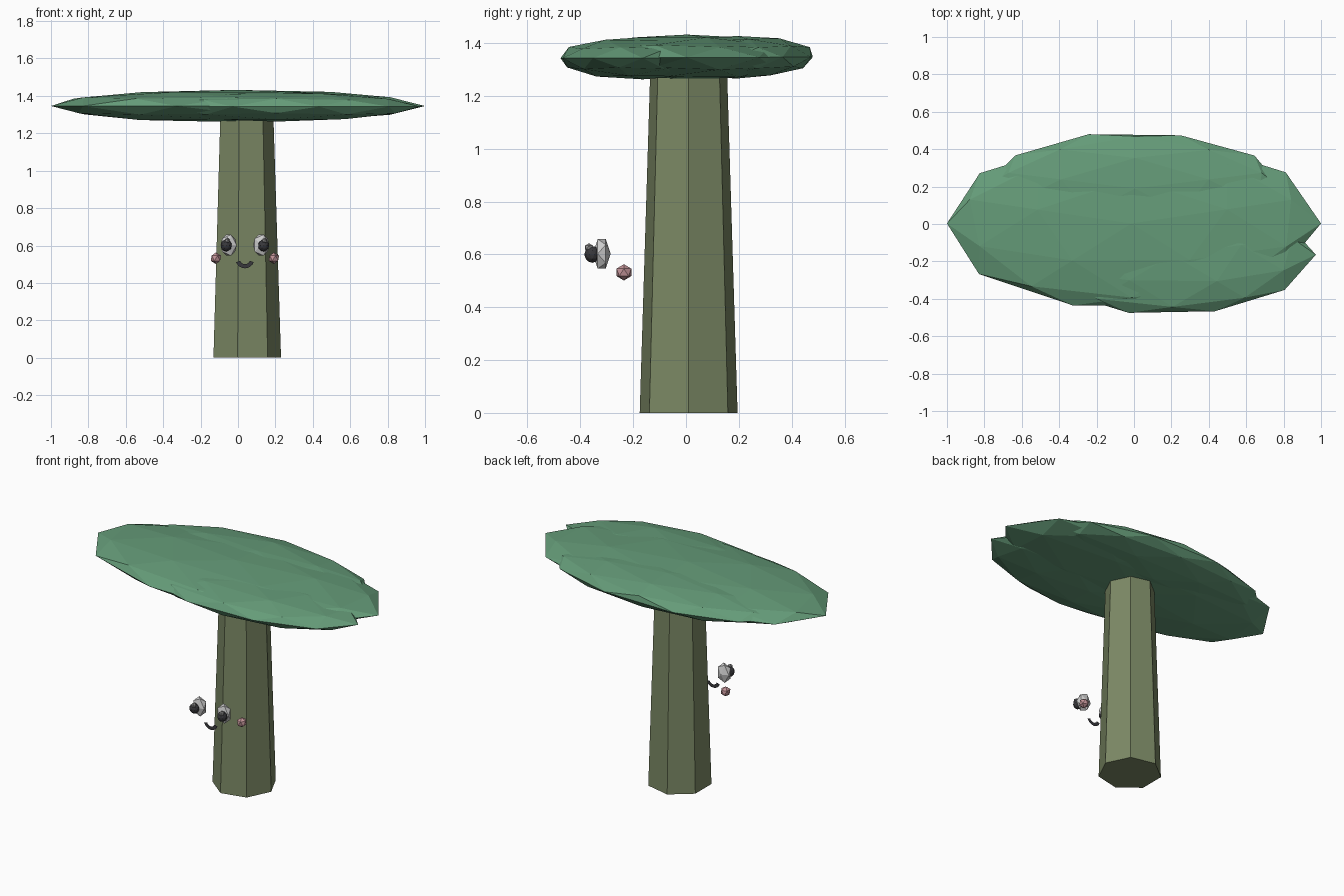
import bpy, bmesh, math, random
from mathutils import Matrix, Vector

if "Cube" in bpy.data.objects:
    bpy.data.objects.remove(bpy.data.objects["Cube"])

random.seed(4)
CX = 0.037  # centre line of the face


def material(name, rgb):
    m = bpy.data.materials.new(name)
    m.diffuse_color = (*rgb, 1)
    m.use_nodes = True
    m.node_tree.nodes["Principled BSDF"].inputs["Base Color"].default_value = m.diffuse_color
    return m


bark = material("bark", (0.20, 0.25, 0.13))
leaf = material("leaf", (0.13, 0.33, 0.19))
white = material("eye_white", (0.75, 0.75, 0.75))
black = material("dark", (0.04, 0.04, 0.045))
shine = material("shine", (0.3, 0.3, 0.3))
pink = material("pink", (0.55, 0.3, 0.32))


def finish(bm, name, mat):
    me = bpy.data.meshes.new(name)
    bm.to_mesh(me)
    bm.free()
    me.materials.append(mat)
    ob = bpy.data.objects.new(name, me)
    bpy.context.collection.objects.link(ob)
    return ob


def ball(name, mat, loc, radii, sub=1, rot=None):
    bm = bmesh.new()
    m = Matrix.Translation(loc) @ Matrix.Diagonal((*radii, 1)) @ (rot or Matrix())
    bmesh.ops.create_icosphere(bm, subdivisions=sub, radius=1, matrix=m)
    return finish(bm, name, mat)


# Trunk: tapered seven-sided post with a corner towards +x
bm = bmesh.new()
bmesh.ops.create_cone(bm, cap_ends=True, segments=7, radius1=0.19, radius2=0.148,
                      depth=1.33, matrix=Matrix.Translation((0.04, 0.01, 0.665))
                      @ Matrix.Rotation(math.radians(-90), 4, 'Z'))
a = max(bm.verts, key=lambda v: v.co.x).co
turn = -math.atan2(a.y - 0.01, a.x - 0.04)
bmesh.ops.rotate(bm, verts=bm.verts, cent=(0.04, 0.01, 0),
                 matrix=Matrix.Rotation(turn, 3, 'Z'))
finish(bm, "trunk", bark)

# Canopy: three overlapping flattened lumps, slightly uneven
bm = bmesh.new()
for loc, radii in (((0, 0, 1.345), (1.0, 0.45, 0.085)),
                   ((0.22, -0.165, 1.342), (0.75, 0.32, 0.078)),
                   ((0.02, 0.185, 1.346), (0.80, 0.30, 0.080))):
    m = (Matrix.Translation(loc) @ Matrix.Diagonal((*radii, 1))
         @ Matrix.Rotation(math.radians(18), 4, 'Z'))
    new = bmesh.ops.create_icosphere(bm, subdivisions=2, radius=1, matrix=m)["verts"]
    for v in new:
        v.co = Vector(loc) + (v.co - Vector(loc)) * random.uniform(0.98, 1.03)
# Fit the canopy to its overall size
low, high = (-1.0, -0.475, 1.26), (1.0, 0.48, 1.432)
for i in range(3):
    lo = min(v.co[i] for v in bm.verts)
    hi = max(v.co[i] for v in bm.verts)
    for v in bm.verts:
        v.co[i] = low[i] + (v.co[i] - lo) / (hi - lo) * (high[i] - low[i])
finish(bm, "canopy", leaf)

# Eyes, pupils, glints and cheeks on both sides
face_on = Matrix.Rotation(math.radians(90), 4, 'X')
for side, s in (("left", -1), ("right", 1)):
    ball(side + "_eye", white, (CX + s * 0.087, -0.319, 0.602),
         (0.048, 0.034, 0.066), rot=face_on)
    ball(side + "_pupil", black, (CX + s * 0.1, -0.355, 0.600), (0.03, 0.03, 0.032), sub=2)
    ball(side + "_glint", shine, (CX + s * 0.1 + 0.005, -0.367, 0.626), (0.016, 0.018, 0.016))
    ball(side + "_cheek", pink, (CX + s * 0.155, -0.235, 0.532), (0.031, 0.033, 0.031))

# Mouth: flat smiling arc
bm = bmesh.new()
pairs = []
for i in range(9):
    t = math.radians(200 + 140 * i / 8)
    pairs.append([bm.verts.new((CX + r * math.cos(t), -0.33, 0.528 + r * math.sin(t)))
                  for r in (0.028, 0.05)])
for p, q in zip(pairs, pairs[1:]):
    bm.faces.new((p[0], p[1], q[1], q[0]))
finish(bm, "mouth", black)
